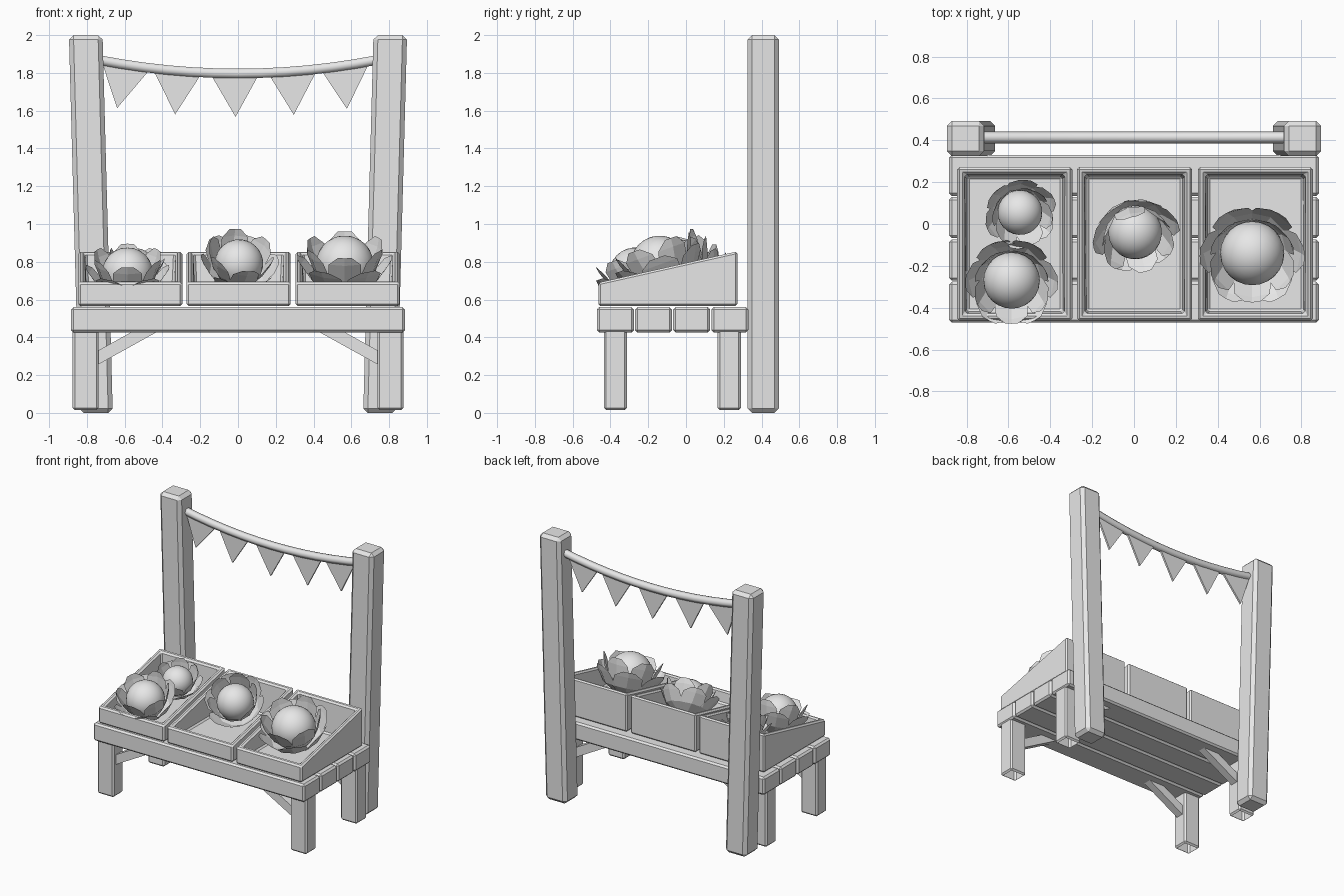
import bpy, bmesh, math
from mathutils import Vector, Matrix

cube = bpy.data.objects.get("Cube")
if cube:
    bpy.data.objects.remove(cube, do_unlink=True)

# One plain grey for everything
GREY = (0.8, 0.8, 0.8, 1)
mat = bpy.data.materials.new("plain_grey")
mat.use_nodes = True
mat.diffuse_color = GREY
mat.node_tree.nodes["Principled BSDF"].inputs["Base Color"].default_value = GREY


def add(name, bm, matrix=None):
    """Turn a bmesh into a linked object."""
    if matrix:
        bm.transform(matrix)
    mesh = bpy.data.meshes.new(name)
    bm.to_mesh(mesh)
    bm.free()
    mesh.materials.append(mat)
    obj = bpy.data.objects.new(name, mesh)
    bpy.context.collection.objects.link(obj)
    return obj


def block(size, centre):
    bm = bmesh.new()
    bmesh.ops.create_cube(bm, size=1)
    for v in bm.verts:
        v.co = Vector(a * b for a, b in zip(v.co, size)) + Vector(centre)
    return bm


def chamfer(bm, width):
    bmesh.ops.bevel(bm, geom=bm.edges[:], offset=width, segments=1, affect='EDGES')


# Table top: four planks
PLANK = 0.202
for i in range(4):
    bm = block((1.768, PLANK - 0.006, 0.135), (0, -0.374 + i * PLANK, 0.4925))
    chamfer(bm, 0.013)
    add(f"table_plank_{i + 1}", bm)

for side, s in (("right", -1), ("left", 1)):
    for end, y in (("front", -0.374), ("back", 0.229)):
        # Legs, open underneath
        bm = block((0.138, 0.122, 0.43), (s * 0.807, y, 0.23))
        chamfer(bm, 0.012)
        under = [f for f in bm.faces if f.normal.z < -0.99]
        bmesh.ops.delete(bm, geom=under, context='FACES')
        add(f"{end}_{side}_leg", bm)

        # Diagonal braces between leg and table top
        bm = block((0.44, 0.06, 0.065), (0, 0, 0))
        tilt = Matrix.Rotation(s * math.radians(29), 4, 'Y')
        add(f"{end}_{side}_brace", bm,
            Matrix.Translation((s * 0.625, y, 0.357)) @ tilt)

    # Tall posts leaning outwards
    bm = block((0.178, 0.168, 2.0), (0, 0.409, 1.0))
    chamfer(bm, 0.024)
    for v in bm.verts:
        v.co.x += s * (0.752 + 0.027 * v.co.z)
    add(f"{side}_post", bm)


# Crates with sloping rims
def crate(name, x):
    front, back = -0.463, 0.272
    bm = block((0.55, back - front, 0.29), (x, (front + back) / 2, 0.71))
    for v in bm.verts:
        if v.co.z > 0.7 and v.co.y < 0:
            v.co.z = 0.69
    bm.normal_update()
    rim = max(bm.faces, key=lambda f: f.normal.z)
    bmesh.ops.inset_region(bm, faces=[rim], thickness=0.05)
    bmesh.ops.inset_region(bm, faces=[rim], thickness=0.016)
    for v in rim.verts:
        v.co.z = 0.605
    obj = add(name, bm)
    bev = obj.modifiers.new("edge_bevel", 'BEVEL')
    bev.width, bev.segments = 0.011, 1
    bev.limit_method = 'ANGLE'


for name, x in (("right_crate", -0.57), ("middle_crate", 0.003), ("left_crate", 0.58)):
    crate(name, x)


# Hanging rope
def sag(x):
    return 1.797 + 0.068 * (x / 0.72) ** 2


STEPS = 12
curve = bpy.data.curves.new("rope", 'CURVE')
curve.dimensions = '3D'
curve.bevel_depth, curve.bevel_resolution = 0.029, 1
curve.use_fill_caps = True
line = curve.splines.new('POLY')
line.points.add(STEPS)
for i, p in enumerate(line.points):
    x = -0.75 + 1.5 * i / STEPS
    p.co = (x, 0.414, sag(x), 1)
curve.materials.append(mat)
bpy.context.collection.objects.link(bpy.data.objects.new("rope", curve))

# Triangular flags under the rope
for i, x in enumerate((-0.595, -0.322, -0.017, 0.29, 0.568)):
    bm = bmesh.new()
    tip_x = x - 0.05 * x * x / 0.36 * (1 if x < 0 else -0.1)
    top = [(x - 0.123, sag(x - 0.123) - 0.015), (x + 0.123, sag(x + 0.123) - 0.015)]
    outline = top + [(tip_x + 0.004, sag(x) - 0.23)]
    face = bm.faces.new([bm.verts.new((a, 0.407, z)) for a, z in outline])
    new = bmesh.ops.extrude_face_region(bm, geom=[face])["geom"]
    for v in new:
        if isinstance(v, bmesh.types.BMVert):
            v.co.y += 0.014
    bmesh.ops.recalc_face_normals(bm, faces=bm.faces[:])
    add(f"flag_{i + 1}", bm)


# Leafy vegetables: smooth heart in two rings of cupped leaves
# Each leaf row is (radius, height, half width)
INNER = ((0.08, -0.15, 0.05), (0.175, -0.04, 0.10), (0.215, 0.07, 0.095), (0.225, 0.12, 0.04))
OUTER = ((0.08, -0.16, 0.05), (0.19, -0.09, 0.115), (0.25, 0.0, 0.11), (0.27, 0.04, 0.045))


def leaf(bm, rows, angle):
    grid = []
    for r, z, half in rows:
        spread = half / r
        grid.append([bm.verts.new((r * math.cos(angle + k * spread),
                                   r * math.sin(angle + k * spread), z))
                     for k in (-1, 0, 1)])
    for low, high in zip(grid, grid[1:]):
        for k in range(2):
            bm.faces.new((low[k], low[k + 1], high[k + 1], high[k]))


def vegetable(name, centre, scale, tilt, spin):
    place = (Matrix.Translation(centre) @ Matrix.Rotation(math.radians(spin), 4, 'Z')
             @ Matrix.Rotation(math.radians(tilt), 4, 'X') @ Matrix.Scale(scale, 4))
    bm = bmesh.new()
    bmesh.ops.create_uvsphere(bm, u_segments=24, v_segments=14, radius=0.165)
    for f in bm.faces:
        f.smooth = True
    add(name + "_heart", bm, place)
    bm = bmesh.new()
    for i in range(6):
        turn = math.tau * i / 6
        leaf(bm, INNER, turn + math.pi / 6)
        leaf(bm, OUTER, turn)
    add(name + "_leaves", bm, place)


vegetable("front_right_vegetable", (-0.585, -0.27, 0.74), 0.82, 20, 0)
vegetable("back_right_vegetable", (-0.545, 0.055, 0.765), 0.65, 22, 25)
vegetable("middle_vegetable", (0.005, -0.04, 0.79), 0.78, 40, 15)
vegetable("left_vegetable", (0.565, -0.14, 0.785), 0.93, 20, 0)
